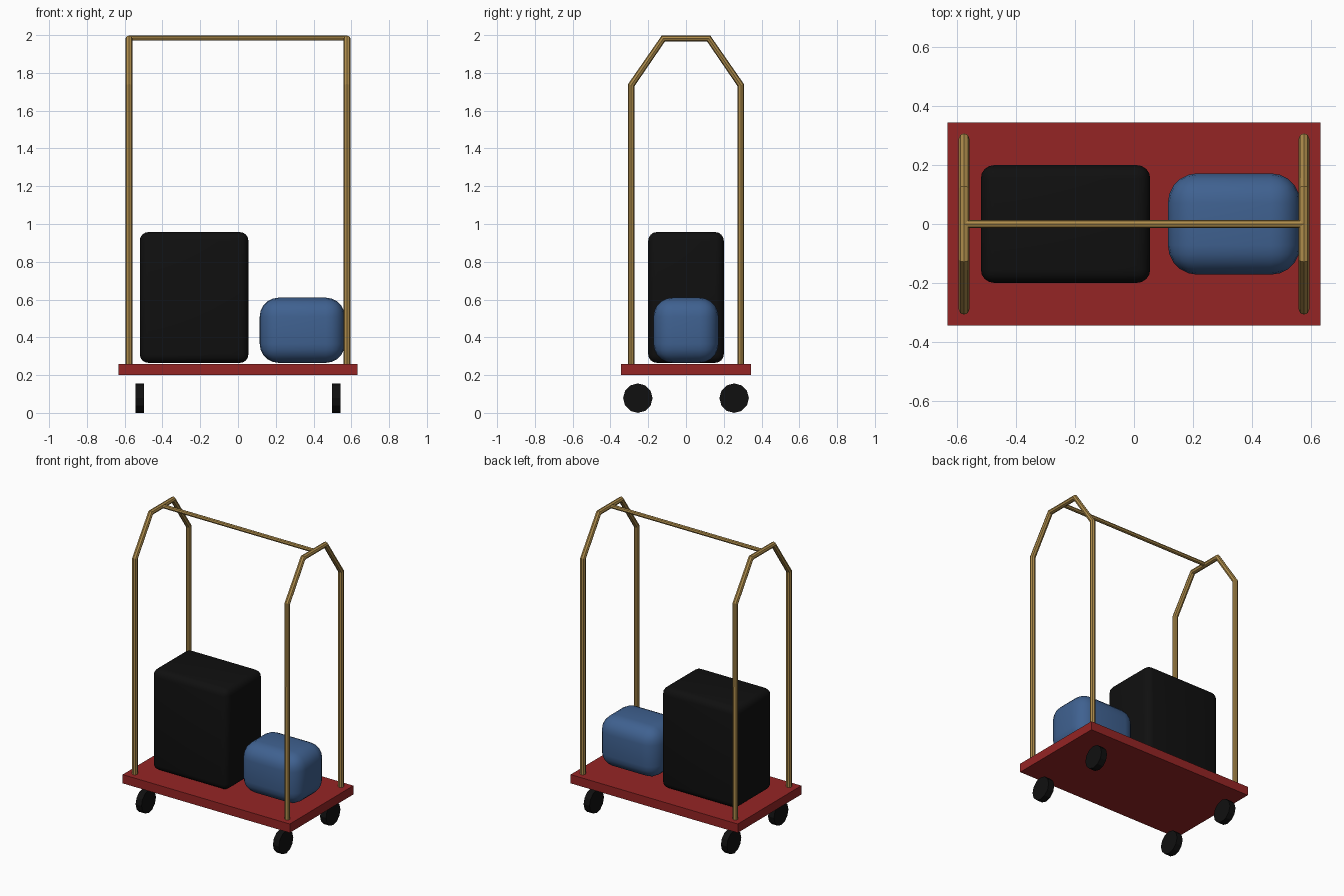
import bpy, math
from mathutils import Vector

if "Cube" in bpy.data.objects:
    bpy.data.objects.remove(bpy.data.objects["Cube"], do_unlink=True)


def material(name, rgb, rough=0.5):
    m = bpy.data.materials.new(name)
    m.use_nodes = True
    m.diffuse_color = (*rgb, 1)
    shader = m.node_tree.nodes["Principled BSDF"]
    shader.inputs["Base Color"].default_value = (*rgb, 1)
    shader.inputs["Roughness"].default_value = rough
    return m


brass = material("brass", (0.42, 0.26, 0.07))
red = material("deck red", (0.30, 0.018, 0.018))
blue = material("bag blue", (0.05, 0.12, 0.28))
black = material("black", (0.005, 0.005, 0.005))


def box(name, low, high, mat, bevel=0, segments=4):
    low, high = Vector(low), Vector(high)
    bpy.ops.mesh.primitive_cube_add(size=1, location=(low + high) / 2)
    ob = bpy.context.object
    ob.name = name
    ob.scale = high - low
    bpy.ops.object.transform_apply(location=False, rotation=False, scale=True)
    ob.data.materials.append(mat)
    if bevel:
        mod = ob.modifiers.new("rounded edges", "BEVEL")
        mod.width = bevel
        mod.segments = segments
        bpy.ops.object.modifier_apply(modifier=mod.name)
        bpy.ops.object.shade_smooth_by_angle(angle=math.radians(40))
    return ob


def tube(name, points, radius, mat):
    curve = bpy.data.curves.new(name, "CURVE")
    curve.dimensions = "3D"
    curve.bevel_depth = radius
    curve.bevel_resolution = 2
    curve.use_fill_caps = True
    spline = curve.splines.new("POLY")
    spline.points.add(len(points) - 1)
    for p, co in zip(spline.points, points):
        p.co = (*co, 1)
    spline.use_smooth = False
    ob = bpy.data.objects.new(name, curve)
    bpy.context.collection.objects.link(ob)
    curve.materials.append(mat)
    bpy.ops.object.select_all(action="DESELECT")
    ob.select_set(True)
    bpy.context.view_layer.objects.active = ob
    bpy.ops.object.convert(target="MESH")


# Platform and luggage
box("deck", (-0.633, -0.344, 0.2), (0.633, 0.344, 0.26), red)
box("suitcase", (-0.52, -0.2, 0.265), (0.055, 0.2, 0.957), black, 0.045)
box("travel_bag", (0.115, -0.172, 0.265), (0.565, 0.172, 0.61), blue, 0.1, 5)

# Side hoops and the rail that joins them
half_hoop = [(0.29, 0.26), (0.29, 1.735), (0.12, 1.982)]
outline = half_hoop + [(-y, z) for y, z in reversed(half_hoop)]
for side, x in (("left", 0.577), ("right", -0.577)):
    tube(side + "_hoop", [(x, y, z) for y, z in outline], 0.018, brass)
tube("top_rail", [(-0.577, 0, 1.984), (0.577, 0, 1.984)], 0.0135, brass)

# Wheels
for side, x in (("left", 0.52), ("right", -0.52)):
    for end, y in (("front", -0.255), ("back", 0.255)):
        bpy.ops.mesh.primitive_cylinder_add(
            vertices=12, radius=0.078, depth=0.045,
            location=(x, y, 0.078), rotation=(0, math.pi / 2, 0))
        wheel = bpy.context.object
        wheel.name = f"{end}_{side}_wheel"
        wheel.data.materials.append(black)
